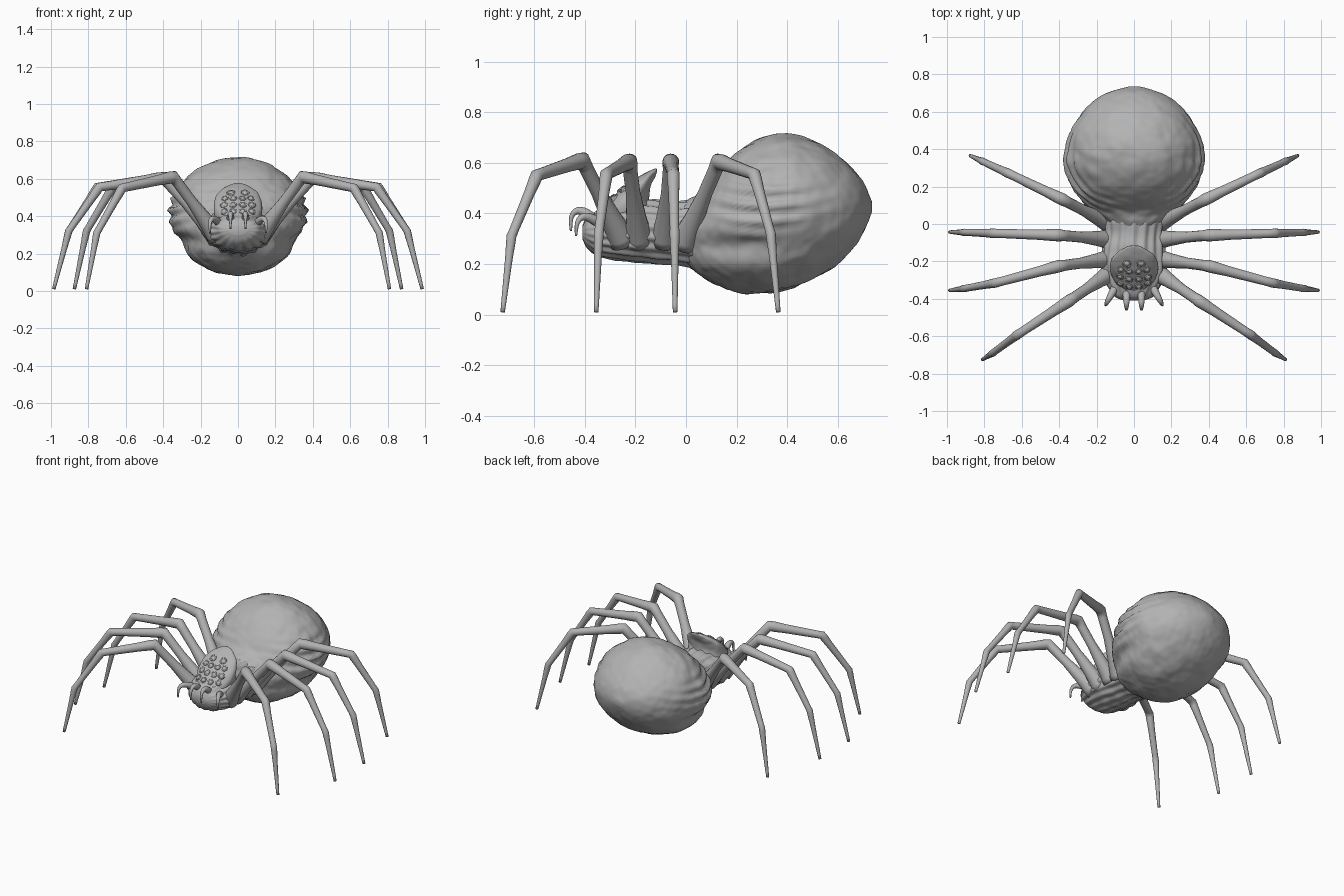
import bpy, bmesh, math
from mathutils import Vector, noise
from mathutils.bvhtree import BVHTree

cube = bpy.data.objects.get("Cube")
if cube:
    bpy.data.objects.remove(cube, do_unlink=True)

grey = bpy.data.materials.new("plain_grey")
grey.use_nodes = True
COLOUR = (0.45, 0.45, 0.45, 1)
grey.diffuse_color = COLOUR
grey.node_tree.nodes["Principled BSDF"].inputs["Base Color"].default_value = COLOUR


def finish(bm, name):
    bmesh.ops.recalc_face_normals(bm, faces=bm.faces)
    mesh = bpy.data.meshes.new(name)
    bm.to_mesh(mesh)
    bm.free()
    mesh.materials.append(grey)
    mesh.polygons.foreach_set("use_smooth", [True] * len(mesh.polygons))
    ob = bpy.data.objects.new(name, mesh)
    bpy.context.collection.objects.link(ob)
    return ob


def skin_rings(bm, rings):
    """Join rings of points into a closed tube."""
    loops = [[bm.verts.new(p) for p in ring] for ring in rings]
    n = len(loops[0])
    for a, b in zip(loops, loops[1:]):
        for i in range(n):
            j = (i + 1) % n
            bm.faces.new((a[i], a[j], b[j], b[i]))
    for end in (loops[0], loops[-1]):
        centre = bm.verts.new(sum((v.co for v in end), Vector()) / n)
        for i in range(n):
            bm.faces.new((end[i], end[(i + 1) % n], centre))


def spline(rows, steps):
    """Smooth interpolation through rows of numbers."""
    rows = [Vector(r) for r in rows]
    out = []
    for i in range(len(rows) - 1):
        p0, p1 = rows[max(i - 1, 0)], rows[i]
        p2, p3 = rows[i + 1], rows[min(i + 2, len(rows) - 1)]
        for k in range(steps):
            t = k / steps
            out.append(p1 + (p2 - p0) * (t / 2)
                       + (p0 * 2 - p1 * 5 + p2 * 4 - p3) * (t * t / 2)
                       + (p1 * 3 - p0 - p2 * 3 + p3) * (t ** 3 / 2))
    return out + [rows[-1]]


def loft(name, rows, shape, upright=False, sides=64, steps=6):
    """Rows are (station, high edge, low edge, half width)."""
    rings = []
    for s, hi, lo, hw in spline(rows, steps):
        mid, half = (hi + lo) / 2, (hi - lo) / 2
        ring = []
        for i in range(sides):
            a = math.tau * i / sides
            x, h = hw * math.cos(a), mid + half * math.sin(a)
            p = Vector((x, h, s)) if upright else Vector((x, s, h))
            out = Vector((math.cos(a), 0, math.sin(a)))
            if upright:
                out = Vector((math.cos(a), math.sin(a), 0))
            ring.append(p + out * shape(p, a))
        rings.append(ring)
    bm = bmesh.new()
    skin_rings(bm, rings)
    return finish(bm, name)


def bell(v, centre, width):
    return math.exp(-((v - centre) / width) ** 2)


# Abdomen: lumpy globe with sagging folds on its flanks
def abdomen_shape(p, a):
    lumps = 0.007 * noise.noise(p * 11) + 0.004 * noise.noise(p * 27)
    side = abs(math.cos(a))
    sag = p.z + 0.6 * (p.y - 0.32) * (0.32 - p.y)
    area = bell(p.y, 0.28, 0.19) * bell(sag, 0.44, 0.1) * side
    folds = 0.016 * area * (0.6 + math.cos(math.tau * (sag - 0.43) / 0.062))
    waist = -0.035 * bell(p.z, 0.26, 0.05) * side * bell(p.y, 0.2, 0.25)
    return lumps + folds + waist


loft("abdomen", [
    (-0.03, 0.43, 0.22, 0.11), (0.02, 0.46, 0.18, 0.17), (0.07, 0.49, 0.14, 0.235),
    (0.13, 0.57, 0.11, 0.285), (0.2, 0.64, 0.09, 0.325), (0.3, 0.70, 0.083, 0.355),
    (0.4, 0.713, 0.097, 0.358), (0.5, 0.69, 0.137, 0.335), (0.6, 0.63, 0.2, 0.275),
    (0.67, 0.565, 0.275, 0.2), (0.71, 0.51, 0.34, 0.12), (0.735, 0.445, 0.41, 0.025),
], abdomen_shape, sides=128, steps=8)


# Thorax: wrinkled lengthwise
def thorax_shape(p, a):
    return (0.005 * math.sin(17 * a + 9 * p.y) * min(1, (p.y + 0.42) * 9)
            + 0.006 * noise.noise(p * 14))


loft("thorax", [
    (0.1, 0.42, 0.2, 0.13), (0.03, 0.45, 0.19, 0.165), (-0.05, 0.44, 0.2, 0.16),
    (-0.13, 0.45, 0.205, 0.165), (-0.21, 0.45, 0.21, 0.175), (-0.29, 0.43, 0.22, 0.16),
    (-0.35, 0.41, 0.235, 0.13), (-0.39, 0.385, 0.265, 0.1), (-0.41, 0.35, 0.3, 0.05),
], thorax_shape, sides=120, steps=8)

# Head shield: sloping face that rises to a pointed crest
head = loft("head_shield", [
    (0.34, -0.1, -0.385, 0.11), (0.4, -0.12, -0.36, 0.125), (0.45, -0.145, -0.31, 0.13),
    (0.5, -0.14, -0.25, 0.12), (0.54, -0.125, -0.195, 0.09), (0.565, -0.115, -0.15, 0.05),
    (0.577, -0.115, -0.125, 0.012),
], lambda p, a: 0.004 * noise.noise(p * 25), upright=True)

# Eyes: rimmed ovals set on the shield
tree = BVHTree.FromPolygons([v.co for v in head.data.vertices],
                            [f.vertices for f in head.data.polygons])
bm = bmesh.new()
eye_rows = [(0.525, (0.038,), 0.019), (0.495, (0.025, 0.07), 0.016),
            (0.46, (0.026, 0.075), 0.017), (0.425, (0.026, 0.075), 0.016)]
for z, columns, r in eye_rows:
    for x in columns:
        for sx in (-1, 1):
            hit, normal, _, _ = tree.ray_cast(Vector((sx * x, -1, z)), Vector((0, 1, 0)))
            if hit is None:
                continue
            if normal.y > 0:
                normal = -normal
            turn = normal.to_track_quat("Z", "Y")
            rings = []
            for rad, h in ((1.25, -0.5), (1.2, 0.2), (1.0, 0.35), (0.85, 0.0),
                           (0.7, 0.25), (0.4, 0.42), (0.1, 0.48)):
                rings.append([hit + turn @ Vector((r * rad * math.cos(math.tau * k / 16),
                                                   r * rad * math.sin(math.tau * k / 16),
                                                   r * h)) for k in range(16)])
            skin_rings(bm, rings)
finish(bm, "eyes")


def limb(name, points, radii, sx, sides=16):
    """Round tube that follows points lying close to one upright plane."""
    points = [Vector((p[0] * sx, p[1], p[2])) for p in points]
    reach = points[-1] - points[0]
    side = Vector((reach.y, -reach.x, 0)).normalized()
    rings = []
    for i, p in enumerate(points):
        ahead = (points[min(i + 1, len(points) - 1)] - p).normalized()
        behind = (p - points[max(i - 1, 0)]).normalized()
        along = (ahead + behind).normalized()
        up = side.cross(along).normalized()
        rings.append([p + (side * math.cos(math.tau * k / sides)
                           + up * math.sin(math.tau * k / sides)) * radii[i]
                      for k in range(sides)])
    bm = bmesh.new()
    skin_rings(bm, rings)
    finish(bm, name)


# Legs: hip, knee, shin joint, ankle, tip, with slightly swollen joints
LEGS = {
    "front": [(0.11, -0.25, 0.29), (0.345, -0.41, 0.61), (0.62, -0.59, 0.55),
              (0.755, -0.69, 0.31), (0.81, -0.725, 0.01)],
    "second": [(0.11, -0.185, 0.29), (0.4, -0.225, 0.605), (0.74, -0.315, 0.555),
               (0.905, -0.345, 0.32), (0.985, -0.355, 0.01)],
    "third": [(0.11, -0.085, 0.29), (0.4, -0.06, 0.605), (0.75, -0.05, 0.555),
              (0.905, -0.045, 0.32), (0.985, -0.043, 0.01)],
    "rear": [(0.11, -0.01, 0.28), (0.38, 0.13, 0.605), (0.67, 0.27, 0.555),
             (0.81, 0.335, 0.32), (0.875, 0.365, 0.01)],
}
START = (0.056, 0.03, 0.023, 0.018)
END = (0.029, 0.023, 0.018, 0.009)
for sx, word in ((1, "left"), (-1, "right")):
    for name, joints in LEGS.items():
        pts, rad = [], []
        for i in range(4):
            a, b = Vector(joints[i]), Vector(joints[i + 1])
            for t in (0, 0.07, 0.3, 0.6, 0.9):
                pts.append(a.lerp(b, t))
                fade = min(1, t * 2) if i == 0 else t
                swell = 1.1 if t in (0, 0.07) and i else 1
                rad.append((START[i] + (END[i] - START[i]) * fade) * swell)
        pts.append(joints[-1])
        rad.append(END[-1])
        limb(f"{word}_{name}_leg", pts, rad, sx)

    # Mouth hooks
    hooks = {"inner": [(0.04, -0.35, 0.36), (0.04, -0.395, 0.4), (0.04, -0.43, 0.41),
                       (0.04, -0.453, 0.385), (0.04, -0.455, 0.33)],
             "outer": [(0.09, -0.32, 0.35), (0.12, -0.375, 0.38), (0.14, -0.41, 0.385),
                       (0.15, -0.43, 0.36), (0.15, -0.435, 0.31)]}
    for name, path in hooks.items():
        path = spline(path, 4)
        radii = [0.024 - 0.02 * i / (len(path) - 1) for i in range(len(path))]
        limb(f"{word}_{name}_hook", path, radii, sx, 12)
